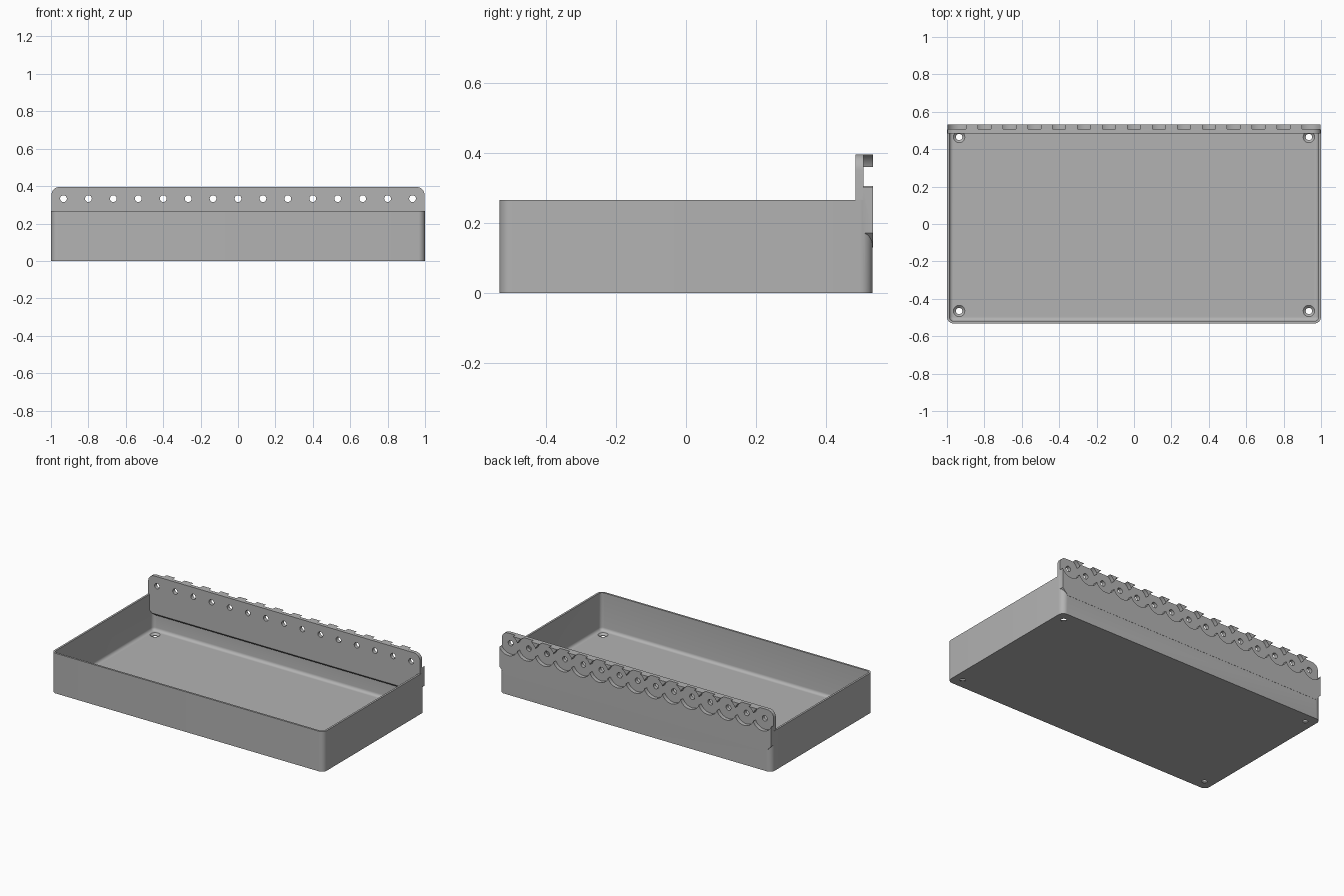
import bpy, bmesh, math
from mathutils import Matrix, Vector

if "Cube" in bpy.data.objects:
    bpy.data.objects.remove(bpy.data.objects["Cube"], do_unlink=True)

HALF_X, HALF_Y, RIM = 1.0, 0.532, 0.266     # tray outside
WALL, FLOOR, CORNER = 0.013, 0.017, 0.036
RAIL_FRONT, RAIL_BACK, RAIL_TOP = 0.483, 0.533, 0.396
PITCH, PEG_Z = 0.1333, 0.333                # row of mounting holes

grey = bpy.data.materials.new("plain grey")
grey.use_nodes = True
colour = (0.45, 0.45, 0.45, 1)
grey.diffuse_color = colour
grey.node_tree.nodes["Principled BSDF"].inputs["Base Color"].default_value = colour


def finish(bm, name):
    bmesh.ops.recalc_face_normals(bm, faces=bm.faces[:])
    mesh = bpy.data.meshes.new(name)
    bm.to_mesh(mesh)
    bm.free()
    mesh.materials.append(grey)
    obj = bpy.data.objects.new(name, mesh)
    bpy.context.collection.objects.link(obj)
    return obj


def arc(cx, cy, r, start, end, steps=8):
    return [(cx + r * math.cos(math.radians(start + (end - start) * i / steps)),
             cy + r * math.sin(math.radians(start + (end - start) * i / steps)))
            for i in range(steps + 1)]


def rounded_rect(inset, z):
    r = max(CORNER - inset, 0.008)
    x, y = HALF_X - inset - r, HALF_Y - inset - r
    pts = (arc(x, y, r, 0, 90) + arc(-x, y, r, 90, 180)
           + arc(-x, -y, r, 180, 270) + arc(x, -y, r, 270, 360))
    return [Vector((px, py, z)) for px, py in pts]


def prism(points, shift, name):
    """Extrude a closed outline of 3D points along a vector."""
    bm = bmesh.new()
    face = bm.faces.new([bm.verts.new(p) for p in points])
    out = bmesh.ops.extrude_face_region(bm, geom=[face])
    bmesh.ops.translate(bm, vec=shift,
                        verts=[v for v in out["geom"] if isinstance(v, bmesh.types.BMVert)])
    return finish(bm, name)


def cylinders(places, r1, r2, depth, along_y, name, sides=32):
    bm = bmesh.new()
    turn = Matrix.Rotation(math.radians(90), 4, 'X') if along_y else Matrix()
    for p in places:
        bmesh.ops.create_cone(bm, cap_ends=True, segments=sides, radius1=r1, radius2=r2,
                              depth=depth, matrix=Matrix.Translation(p) @ turn)
    return finish(bm, name)


def combine(target, tool, operation='DIFFERENCE'):
    mod = target.modifiers.new("combine", 'BOOLEAN')
    mod.operation, mod.object, mod.solver = operation, tool, 'EXACT'
    tool.hide_render = True
    bpy.context.view_layer.objects.active = target
    bpy.ops.object.modifier_apply(modifier=mod.name)
    bpy.data.objects.remove(tool, do_unlink=True)


# Tray shell: stacked rings, with a small fillet where the wall meets the floor
fillet = 0.02
rings = [rounded_rect(0, 0), rounded_rect(0, RIM), rounded_rect(WALL, RIM)]
for i in range(6):
    a = math.radians(90 * i / 5)
    rings.append(rounded_rect(WALL + fillet * (1 - math.cos(a)),
                              FLOOR + fillet * (1 - math.sin(a))))
bm = bmesh.new()
loops = [[bm.verts.new(p) for p in ring] for ring in rings]
for low, high in zip(loops, loops[1:]):
    for i in range(len(low)):
        j = (i + 1) % len(low)
        bm.faces.new((low[i], low[j], high[j], high[i]))
bm.faces.new(loops[0])
bm.faces.new(loops[-1])
tray = finish(bm, "tray_with_rail")

# Mounting rail: rounded top corners, lower ends sloped into the tray corners
end = 0.998
outline = (arc(end - 0.045, RAIL_TOP - 0.045, 0.045, 0, 90)
           + arc(-end + 0.045, RAIL_TOP - 0.045, 0.045, 90, 180)
           + [(-end, 0.172), (-0.958, 0.13), (0.958, 0.13), (end, 0.172)])
rail = prism([(x, RAIL_FRONT, z) for x, z in outline],
             (0, RAIL_BACK - RAIL_FRONT, 0), "rail")

# Sloped underside on the inside of the rail
wedge = prism([(-0.98, 0.473, 0.155), (-0.98, 0.473, 0.1), (-0.98, 0.528, 0.1)],
              (1.96, 0, 0), "wedge_cutter")
combine(rail, wedge)
combine(tray, rail, 'UNION')

# Overlapping round pockets on the back leave scallops below and hooks above
xs = [PITCH * i for i in range(-7, 8)]
for first in (0, 1):
    pockets = cylinders([(x, 0.557, PEG_Z) for x in xs[first::2]], 0.072, 0.072,
                        0.1, True, "pocket_cutter", 48)
    combine(tray, pockets)

# Row of holes through the rail
combine(tray, cylinders([(x, 0.5, PEG_Z) for x in xs], 0.018, 0.018, 0.2, True, "hole_cutter"))

# Countersunk screw holes in the floor corners
corners = [(sx * 0.935, sy * 0.465) for sx in (-1, 1) for sy in (-1, 1)]
combine(tray, cylinders([(x, y, 0) for x, y in corners], 0.017, 0.017, 0.1, False, "screw_cutter"))
combine(tray, cylinders([(x, y, 0.013) for x, y in corners], 0.017, 0.035, 0.016, False,
                        "countersink_cutter"))

# Smooth shading with sharp edges kept
bpy.ops.object.select_all(action='DESELECT')
tray.select_set(True)
bpy.context.view_layer.objects.active = tray
bpy.ops.object.shade_smooth_by_angle(angle=math.radians(30))
